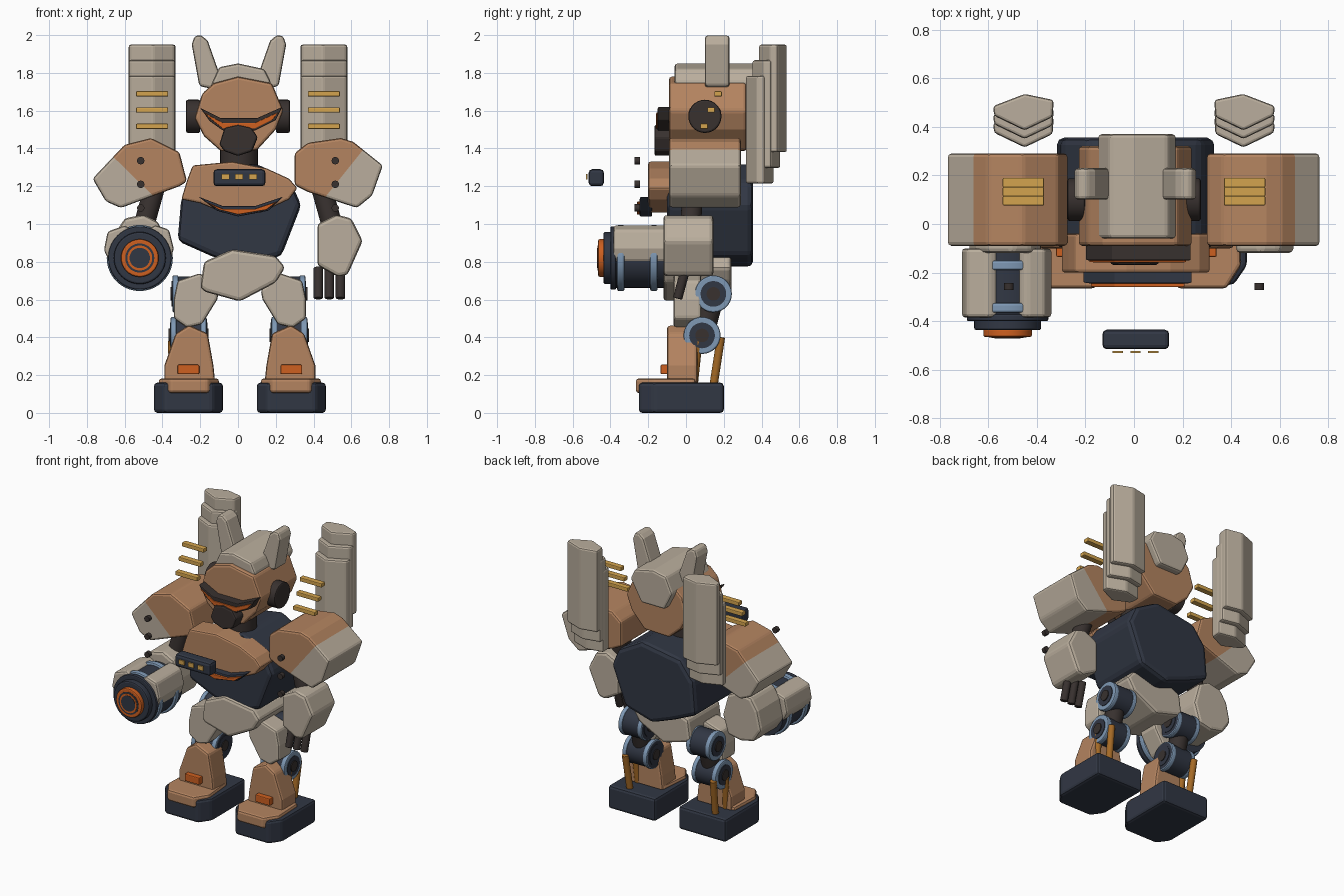
import bpy, bmesh
from mathutils import Vector

if "Cube" in bpy.data.objects:
    bpy.data.objects.remove(bpy.data.objects["Cube"], do_unlink=True)


def material(name, rgb):
    lin = [((c / 255 + 0.055) / 1.055) ** 2.4 for c in rgb] + [1]
    m = bpy.data.materials.new(name)
    m.use_nodes = True
    m.diffuse_color = lin
    bsdf = m.node_tree.nodes["Principled BSDF"]
    bsdf.inputs["Base Color"].default_value = lin
    bsdf.inputs["Roughness"].default_value = 0.7
    return m


tan = material("tan armour", (180, 132, 96))
beige = material("beige armour", (186, 174, 157))
navy = material("dark navy metal", (49, 55, 68))
dark = material("dark brown metal", (56, 49, 47))
orange = material("glow orange", (206, 96, 32))
gold = material("gold", (212, 164, 78))
steel = material("steel blue", (126, 152, 180))
bronze = material("bronze", (165, 106, 38))


def finish(name, bm, mats, bevel=0.0):
    bmesh.ops.recalc_face_normals(bm, faces=bm.faces[:])
    me = bpy.data.meshes.new(name)
    bm.to_mesh(me)
    bm.free()
    for m in mats:
        me.materials.append(m)
    ob = bpy.data.objects.new(name, me)
    bpy.context.collection.objects.link(ob)
    if bevel:
        mod = ob.modifiers.new("Bevel", 'BEVEL')
        mod.width = bevel
        mod.segments = 2
        mod.limit_method = 'ANGLE'
    return ob


def prism(name, pts, a, b, mat, bevel=0.012, axis='Y', split=None):
    """Extrude an outline from a to b; split = (point, normal, second material)."""
    bm = bmesh.new()
    vs = [bm.verts.new((p, a, q) if axis == 'Y' else (p, q, a)) for p, q in pts]
    face = bm.faces.new(vs)
    ext = bmesh.ops.extrude_face_region(bm, geom=[face])
    move = Vector((0, b - a, 0)) if axis == 'Y' else Vector((0, 0, b - a))
    bmesh.ops.translate(bm, vec=move, verts=[g for g in ext["geom"] if isinstance(g, bmesh.types.BMVert)])
    mats = [mat]
    if split:
        co, no = Vector(split[0]), Vector(split[1])
        bmesh.ops.bisect_plane(bm, geom=bm.verts[:] + bm.edges[:] + bm.faces[:], plane_co=co, plane_no=no)
        for f in bm.faces:
            f.material_index = int((f.calc_center_median() - co).dot(no) > 0)
        mats.append(split[2])
    return finish(name, bm, mats, bevel)


def box(name, x, y, z, mat, bevel=0.008):
    pts = [(x[0], z[0]), (x[1], z[0]), (x[1], z[1]), (x[0], z[1])]
    return prism(name, pts, y[0], y[1], mat, bevel)


def rod(name, p, q, r, mat, bevel=0.0, sides=28):
    p, q = Vector(p), Vector(q)
    bm = bmesh.new()
    bmesh.ops.create_cone(bm, cap_ends=True, segments=sides, radius1=r, radius2=r, depth=(q - p).length)
    rot = (q - p).to_track_quat('Z', 'Y').to_matrix()
    for v in bm.verts:
        v.co = rot @ v.co + (p + q) / 2
    for f in bm.faces:
        f.smooth = len(f.verts) == 4
    for e in bm.edges:
        e.smooth = all(f.smooth for f in e.link_faces)
    return finish(name, bm, [mat], bevel)


def mirror(pts, s, shift=0.01):
    return [(s * x + shift, y) for x, y in pts]


# Torso, chest and pelvis
prism("torso", [(-.32, .91), (-.30, 1.14), (-.2, 1.27), (.1, 1.32), (.28, 1.22), (.335, 1.1),
                (.23, .83), (.02, .77), (-.14, .83)], -.1, .355, navy, .03)
prism("chest_plate", [(-.24, 1.31), (-.03, 1.33), (.15, 1.295), (.27, 1.24), (.315, 1.19), (.27, 1.13),
                      (.12, 1.06), (-.08, 1.06), (-.2, 1.11), (-.30, 1.13), (-.27, 1.23)], -.2, -.04, tan)
prism("pelvis", [(-.2, .66), (-.18, .8), (-.03, .865), (.2, .83), (.25, .77), (.2, .69),
                 (.01, .59), (-.17, .64)], -.12, .24, beige, .02)

# Chest vent: dark frame with a glowing strip
prism("chest_vent_frame", [(-.21, 1.145), (-.08, 1.095), (.09, 1.095), (.24, 1.145), (.16, 1.07),
                           (0, 1.04), (-.11, 1.07)], -.245, -.18, navy, .006)
prism("chest_vent_glow", [(-.18, 1.12), (-.08, 1.08), (.09, 1.08), (.21, 1.12), (.15, 1.075),
                          (0, 1.05), (-.1, 1.075)], -.26, -.24, orange, .004)

# Chest console with three lamps
box("chest_console", (-.13, .145), (-.515, -.435), (1.2, 1.29), navy, .018)
for i in range(3):
    cx = -.067 + i * .073
    box("console_lamp", (cx - .021, cx + .021), (-.53, -.522), (1.235, 1.265), gold, 0)

# Head
rod("neck", (.005, .03, 1.2), (.005, .03, 1.46), .1, dark)
prism("head", [(-.23, 1.56), (-.19, 1.69), (-.13, 1.745), (0, 1.78), (.18, 1.745), (.24, 1.6),
               (.2, 1.5), (.1, 1.39), (-.09, 1.385), (-.18, 1.465)], -.09, .32, tan, .015)
prism("head_crest", [(-.15, 1.72), (-.1, 1.83), (0, 1.85), (.14, 1.82), (.175, 1.75), (.09, 1.6),
                     (-.09, 1.6)], -.06, .37, beige, .015)
prism("visor_frame", [(-.2, 1.615), (-.09, 1.56), (.1, 1.56), (.235, 1.62), (.2, 1.55), (.09, 1.495),
                      (-.08, 1.495), (-.15, 1.545)], -.15, -.08, dark, .005)
prism("visor_glow", [(-.185, 1.592), (-.08, 1.535), (.09, 1.535), (.215, 1.592), (.18, 1.55), (.09, 1.505),
                     (-.08, 1.505), (-.13, 1.545)], -.158, -.14, orange, .003)
prism("snout", [(-.1, 1.42), (-.07, 1.51), (0, 1.525), (.07, 1.51), (.105, 1.46), (.075, 1.385),
                (0, 1.36), (-.07, 1.385)], -.168, -.06, dark)

for s in (-1, 1):
    # Ears and side discs
    prism("ear", mirror([(.235, 1.995), (.25, 1.95), (.21, 1.73), (.14, 1.715), (.105, 1.8), (.165, 1.97),
                         (.2, 2.0)], s, .005), .1, .23, beige, .015)
    rod("ear_disc", (s * .2, .1, 1.57), (s * .275, .1, 1.57), .088, dark, .01)

    # Back launchers: three stacked plates each, with bars in front
    for i in range(3):
        dy, dz = -.035 * i, -.083 * i
        outline = [(.58, .485), (.575, .445), (.45, .385), (.335, .44), (.33, .51), (.45, .535)]
        prism("launcher_plate", [(s * x, y + dy) for x, y in outline], 1.38 + dz, 1.95 + dz, beige, .012, 'Z')
        bar = sorted((s * .37, s * .54))
        box("launcher_bar", bar, (.15 - .037 * i, .19 - .037 * i),
            (1.675 - .086 * i, 1.703 - .086 * i), gold, .005)
        # Bolts beside the shoulder
        z = 1.335 - .125 * i
        rod("shoulder_bolt", (s * .515, -.272, z), (s * .515, -.243, z), .02, dark, 0, 12)

    # Upper arm
    rod("upper_arm", (s * .44, .04, 1.2), (s * .51, .02, .95), .055, dark)

    # Leg: thigh, joints, link, pistons, shin
    prism("thigh", mirror([(.35, .6), (.33, .7), (.21, .74), (.11, .65), (.12, .6), (.2, .47), (.28, .45),
                           (.35, .5)], s), -.065, .08, beige, .015)
    for tag, y, z, x0, x1 in (("upper", .145, .63, .17, .35), ("lower", .085, .41, .17, .36)):
        def at(x):
            return (s * x + .005, y, z)
        rod(tag + "_knee_joint", at(x0), at(x1), .093, navy, .008)
        for xr in (x0 + .012, x1 - .02):
            rod(tag + "_knee_ring", at(xr - .01), at(xr + .022), .098, steel, .008)
        rod(tag + "_knee_cap", at(x0 - .003), at(x1 + .006), .068, navy)
        rod(tag + "_knee_hub", at(x0 - .008), at(x1 + .012), .036, dark)
    rod("knee_link", (s * .265, .15, .65), (s * .265, .085, .4), .06, dark)
    rod("rear_piston", (s * .34, .185, .4), (s * .33, .145, .14), .022, bronze, 0, 16)
    rod("front_piston", (s * .35, .065, .38), (s * .34, .04, .14), .022, bronze, 0, 16)
    prism("shin", mirror([(.4, .15), (.4, .25), (.34, .42), (.27, .465), (.17, .42), (.14, .25), (.13, .15)], s),
          -.1, .06, tan, .015)
    box("shin_lamp", sorted((s * .215 + .01, s * .33 + .01)), (-.135, -.09), (.205, .255), orange, .006)

    # Foot with toe cap
    sole = [(.09, .2), (.455, .2), (.455, -.17), (.4, -.25), (.145, -.25), (.09, -.17)]
    prism("foot", mirror(sole, s), 0, .16, navy, .018, 'Z')
    toe = [(.13, .05), (.42, .05), (.43, -.17), (.37, -.265), (.17, -.265), (.11, -.17)]
    prism("toe_cap", mirror(toe, s), .105, .182, tan, .015, 'Z')

# Shoulders: tan inside, beige on the outer lower part
prism("left_shoulder", [(.30, 1.375), (.37, 1.43), (.545, 1.455), (.61, 1.435), (.767, 1.31), (.71, 1.15),
                        (.63, 1.085), (.37, 1.17), (.30, 1.205)], -.09, .29, tan, .015,
      split=((.66, 0, 1.39), (.25, 0, -.2), beige))
prism("right_shoulder", [(-.77, 1.24), (-.60, 1.42), (-.46, 1.455), (-.31, 1.38), (-.27, 1.225), (-.31, 1.20),
                         (-.62, 1.085), (-.70, 1.12)], -.09, .29, tan, .015,
      split=((-.665, 0, 1.36), (-.22, 0, -.225), beige))

# Left forearm and fingers
prism("left_forearm", [(.42, 1.0), (.52, 1.05), (.6, 1.03), (.66, .91), (.58, .73), (.53, .72), (.42, .78)],
      -.12, .145, beige, .02)
for x in (.425, .483, .542):
    rod("finger", (x, .0, .77), (x, -.045, .605), .025, dark, .006, 12)

# Right forearm carrying the cannon
prism("right_forearm", [(-.68, .82), (-.65, .95), (-.6, 1.03), (-.5, 1.05), (-.42, 1.01), (-.38, .86),
                        (-.42, .73), (-.52, .71), (-.62, .73)], -.12, .145, beige, .02)
prism("cannon_outer_shell", [(-.71, .86), (-.69, .96), (-.6, .992), (-.56, .97), (-.58, .8), (-.68, .8)],
      -.385, -.1, beige, .015)
prism("cannon_inner_shell", [(-.34, .87), (-.365, .97), (-.44, .995), (-.475, .97), (-.46, .8), (-.36, .8)],
      -.385, -.1, beige, .015)


def ring(name, y0, y1, r, mat, bevel=0.0):
    rod(name, (-.52, y0, .82), (-.52, y1, .82), r, mat, bevel, 40)


ring("cannon_barrel", -.385, -.1, .158, navy)
for y in (-.345, -.17):
    ring("cannon_band", y - .02, y + .02, .175, steel, .01)
ring("cannon_collar", -.4, -.37, .168, navy, .008)
ring("cannon_muzzle", -.437, -.38, .138, navy, .01)
ring("muzzle_glow", -.465, -.43, .1, orange, .008)
ring("muzzle_inset", -.467, -.46, .077, navy)
ring("muzzle_inner_glow", -.469, -.46, .066, orange)
ring("muzzle_core", -.471, -.46, .054, navy)
